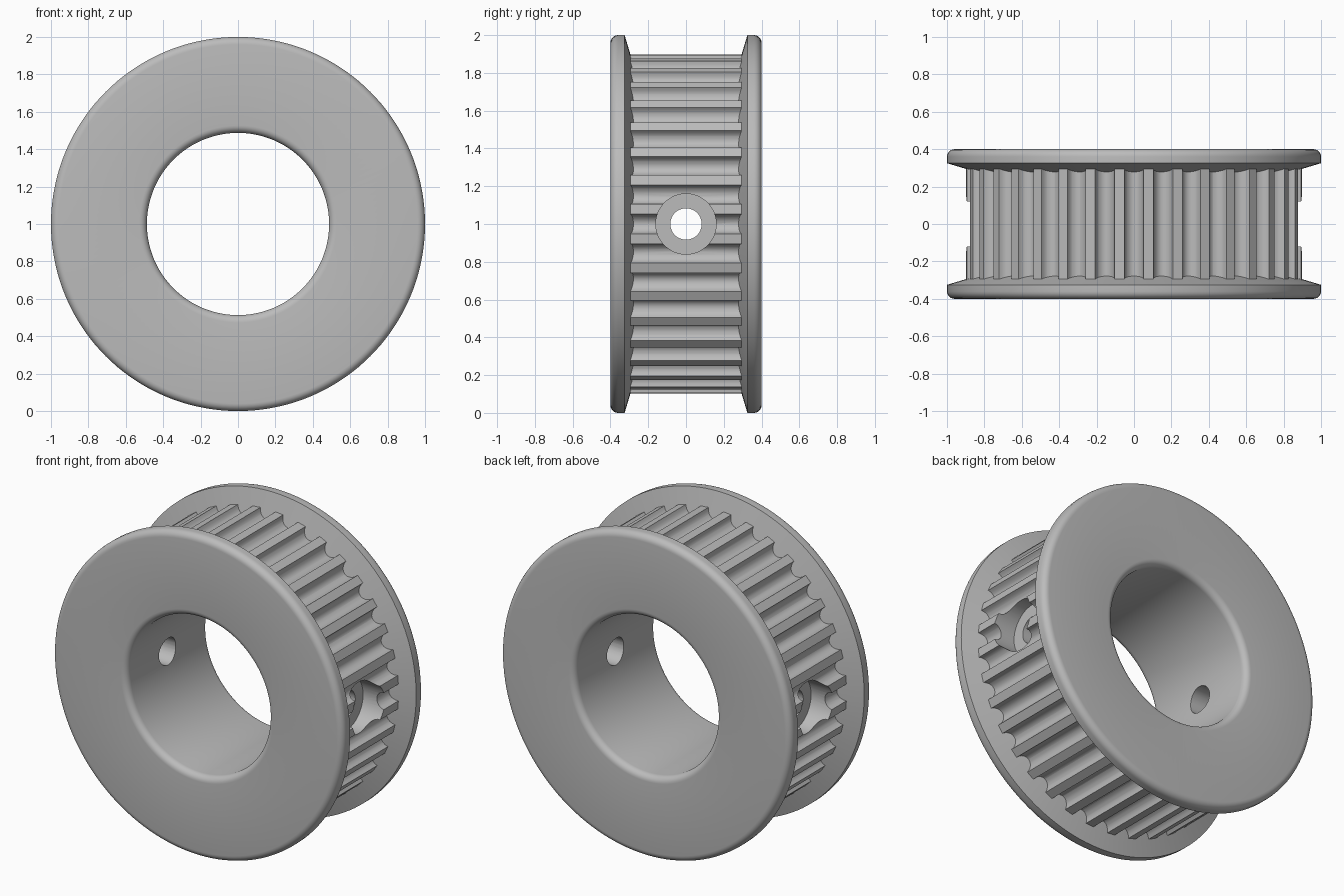
import bpy, bmesh
from math import sin, cos, pi, radians
from mathutils import Vector

cube = bpy.data.objects.get("Cube")
if cube:
    bpy.data.objects.remove(cube, do_unlink=True)

TEETH = 36
TIP_R, BORE_R, RIM_R = 0.90, 0.487, 1.0
HALF_W, FILLET = 0.40, 0.04
CENTRE = Vector((0, 0, 1))

metal = bpy.data.materials.new("plain_grey")
metal.use_nodes = True
grey = (0.5, 0.5, 0.5, 1)
metal.diffuse_color = grey
metal.node_tree.nodes["Principled BSDF"].inputs["Base Color"].default_value = grey


def finish(bm, name):
    bmesh.ops.remove_doubles(bm, verts=bm.verts, dist=1e-5)
    bmesh.ops.recalc_face_normals(bm, faces=bm.faces)
    mesh = bpy.data.meshes.new(name)
    bm.to_mesh(mesh)
    bm.free()
    mesh.materials.append(metal)
    obj = bpy.data.objects.new(name, mesh)
    bpy.context.collection.objects.link(obj)
    return obj


def lathe(name, points, axis, steps, closed):
    """Turn a profile of points about an axis through the pulley centre."""
    bm = bmesh.new()
    vs = [bm.verts.new(p) for p in points]
    pairs = list(zip(vs, vs[1:])) + ([(vs[-1], vs[0])] if closed else [])
    edges = [bm.edges.new(p) for p in pairs]
    bmesh.ops.spin(bm, geom=vs + edges, cent=CENTRE, axis=axis,
                   angle=2 * pi, steps=steps, use_duplicate=False)
    return finish(bm, name)


def corner(r, y, start):
    """Quarter-round corner, as (radius, y) pairs."""
    angles = [radians(start + 15 * i) for i in range(7)]
    return [(r + FILLET * cos(a), y + FILLET * sin(a)) for a in angles]


def boolean(obj, tool, operation):
    mod = obj.modifiers.new(operation.lower(), 'BOOLEAN')
    mod.object, mod.operation, mod.solver = tool, operation, 'EXACT'
    bpy.ops.object.select_all(action='DESELECT')
    obj.select_set(True)
    bpy.context.view_layer.objects.active = obj
    bpy.ops.object.modifier_apply(modifier=mod.name)
    bpy.data.objects.remove(tool, do_unlink=True)


# Core with two rounded flanges, whose inner faces slope towards the teeth
back = corner(BORE_R + FILLET, HALF_W - FILLET, 90)[::-1]
back += corner(RIM_R - FILLET, HALF_W - FILLET, 0)[::-1]
back += [(RIM_R, 0.325), (0.72, 0.241)]
half = back
front = [(r, -y) for r, y in reversed(half)]
profile = [Vector((0, y, 1 + r)) for r, y in half + front]
pulley = lathe("timing_pulley", profile, (0, 1, 0), 144, True)

# Toothed ring: round grooves between narrow flat teeth
GROOVE_HALF, GROOVE_DEPTH = 0.052, 0.056
outline = []
for t in range(TEETH):
    mid = 2 * pi * t / TEETH
    for i in range(11):
        a = pi * i / 10
        angle = mid - GROOVE_HALF / TIP_R * cos(a)
        r = TIP_R - GROOVE_DEPTH * sin(a)
        outline.append((r * cos(angle), r * sin(angle)))

bm = bmesh.new()
rings = []
for scale_r in (None, 0.6):
    for y in (-0.3, 0.3):
        ring = []
        for x, z in outline:
            k = 1 if scale_r is None else scale_r / Vector((x, z)).length
            ring.append(bm.verts.new((x * k, y, 1 + z * k)))
        rings.append(ring)
outer_f, outer_b, inner_f, inner_b = rings
for a, b in ((outer_f, outer_b), (outer_b, inner_b),
             (inner_b, inner_f), (inner_f, outer_f)):
    for i in range(len(a)):
        j = (i + 1) % len(a)
        bm.faces.new((a[i], a[j], b[j], b[i]))
boolean(pulley, finish(bm, "toothed_ring"), 'UNION')

# Cross-drilled screw holes with flat-bottomed counterbores on both sides
HOLE_R, POCKET_R, FLOOR = 0.083, 0.16, 0.75
steps = [(-1.1, 0), (-1.1, POCKET_R), (-FLOOR, POCKET_R), (-FLOOR, HOLE_R)]
steps += [(-x, r) for x, r in reversed(steps)]
drill = lathe("screw_hole_cutter", [Vector((x, 0, 1 + r)) for x, r in steps],
              (1, 0, 0), 48, False)
drill.hide_render = True
boolean(pulley, drill, 'DIFFERENCE')

bpy.ops.object.shade_smooth_by_angle(angle=radians(30))
